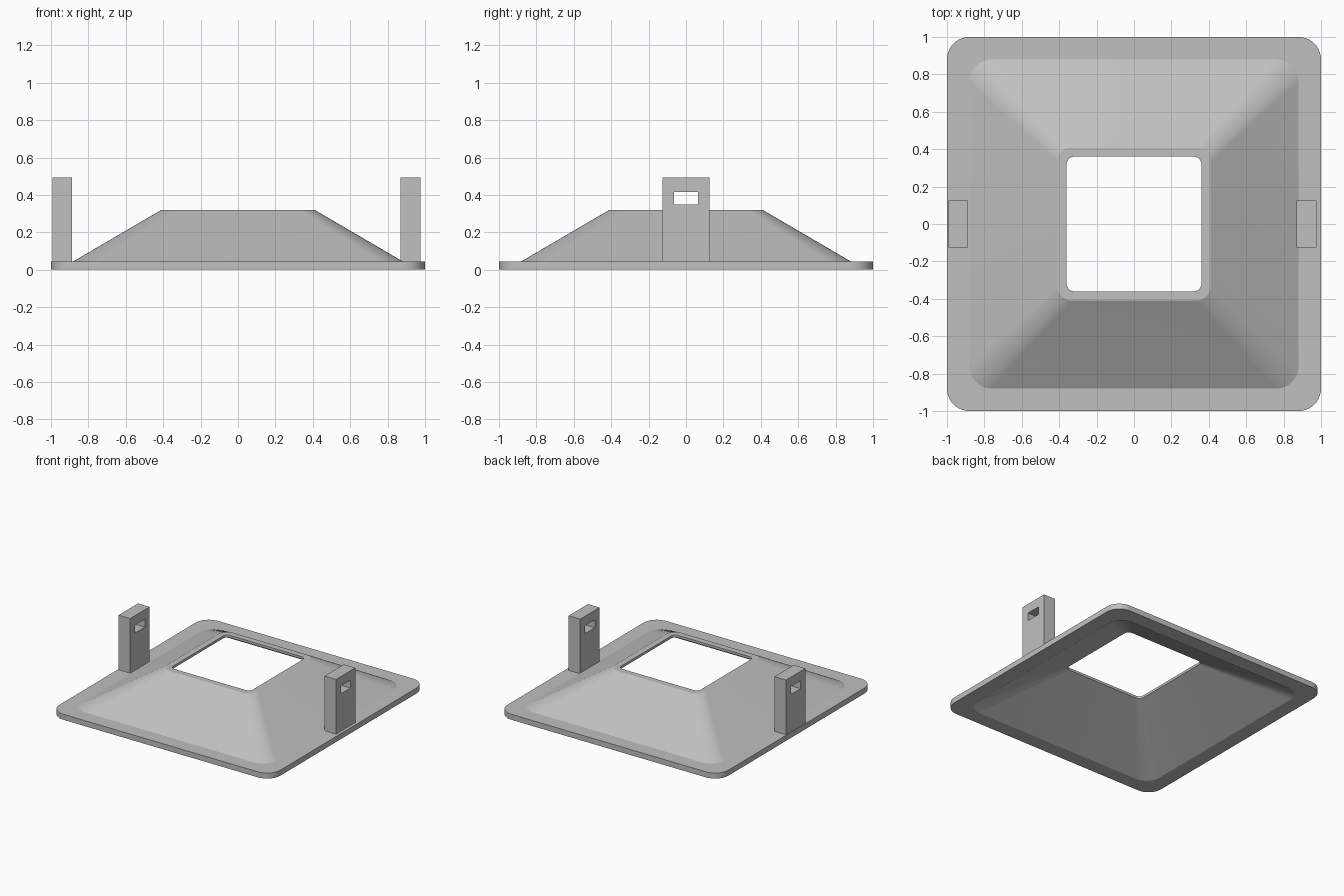
import bpy, bmesh
from math import cos, sin, pi

cube = bpy.data.objects.get("Cube")
if cube:
    bpy.data.objects.remove(cube, do_unlink=True)

grey = bpy.data.materials.new("plain grey")
grey.use_nodes = True
colour = (0.53, 0.53, 0.53, 1)
grey.diffuse_color = colour
grey.node_tree.nodes["Principled BSDF"].inputs["Base Color"].default_value = colour


def loft_ring(name, loops):
    """Skin a closed series of matching loops into a ring-shaped solid."""
    bm = bmesh.new()
    rings = [[bm.verts.new(p) for p in loop] for loop in loops]
    for a, b in zip(rings, rings[1:] + rings[:1]):
        for i in range(len(a)):
            j = (i + 1) % len(a)
            bm.faces.new((a[i], a[j], b[j], b[i]))
    bmesh.ops.recalc_face_normals(bm, faces=bm.faces)
    mesh = bpy.data.meshes.new(name)
    bm.to_mesh(mesh)
    bm.free()
    mesh.materials.append(grey)
    obj = bpy.data.objects.new(name, mesh)
    bpy.context.collection.objects.link(obj)
    return obj


def rounded_square(half, radius, z, steps=10):
    points = []
    for corner, (sx, sy) in enumerate(((1, 1), (-1, 1), (-1, -1), (1, -1))):
        for k in range(steps + 1):
            a = (corner + k / steps) * pi / 2
            points.append((sx * (half - radius) + radius * cos(a),
                           sy * (half - radius) + radius * sin(a), z))
    return points


def upright_rectangle(x, half_y, low, high):
    return [(x, -half_y, low), (x, half_y, low), (x, half_y, high), (x, -half_y, high)]


# Sloped hollow cover: flange, outer slope, top lip, opening, inner slope
sections = [(1, 0.12, 0), (1, 0.12, 0.045), (0.88, 0.12, 0.045), (0.41, 0.08, 0.32),
            (0.36, 0.04, 0.32), (0.36, 0.04, 0.30), (0.88, 0.12, 0)]
cover = loft_ring("sloped_cover", [rounded_square(*s) for s in sections])
bpy.context.view_layer.objects.active = cover
cover.select_set(True)
bpy.ops.object.shade_smooth_by_angle(angle=pi / 9)

# Upright tabs with a slot through each
for name, x0, x1 in (("right_tab", -0.993, -0.888), ("left_tab", 0.87, 0.975)):
    outer, slot = (0.125, 0.04, 0.492), (0.063, 0.35, 0.415)
    loft_ring(name, [upright_rectangle(x0, *outer), upright_rectangle(x1, *outer),
                     upright_rectangle(x1, *slot), upright_rectangle(x0, *slot)])
